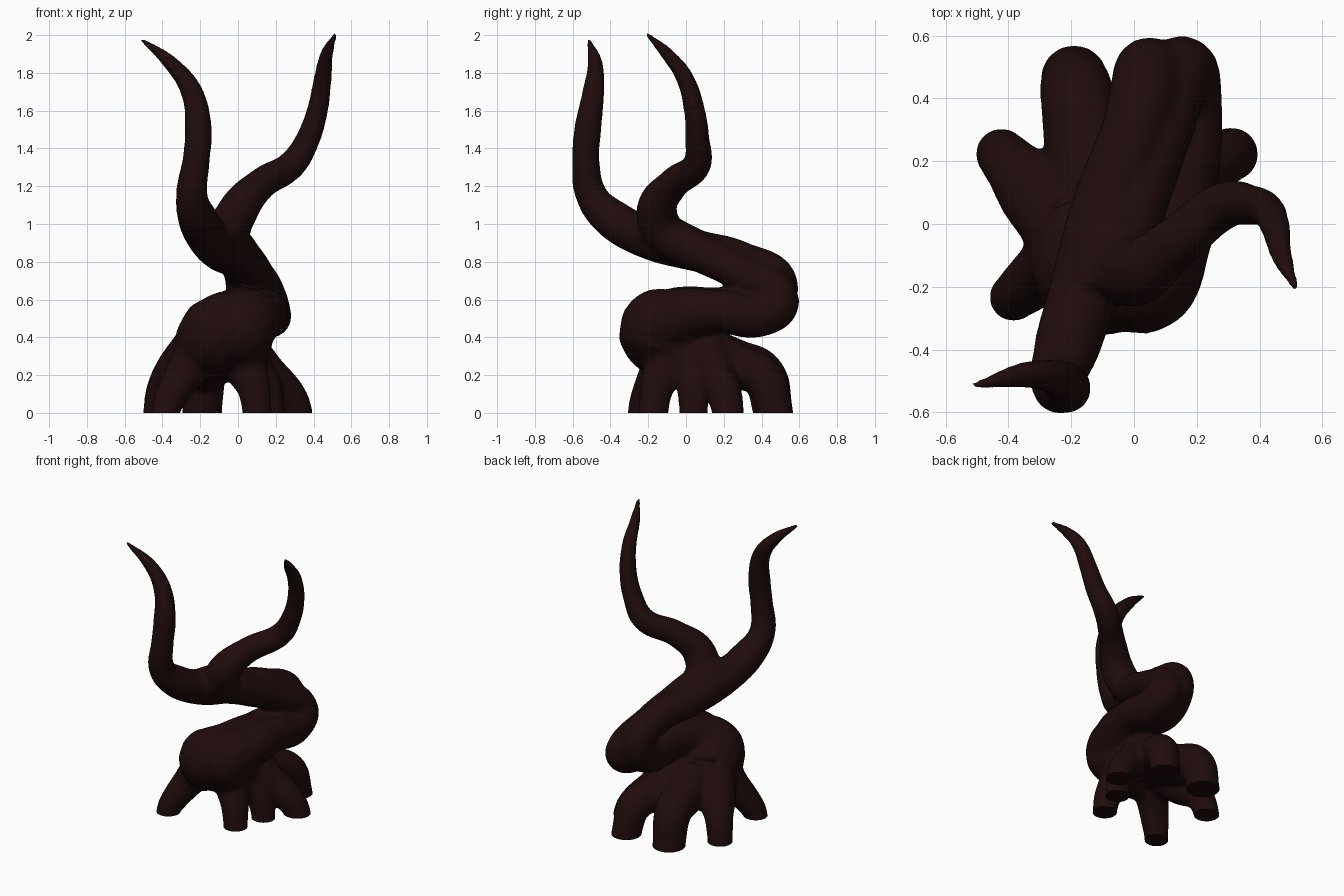
import bpy, bmesh

bark = bpy.data.materials.new("dark_bark")
bark.diffuse_color = (0.0145, 0.0035, 0.0035, 1)

# All limbs are tapered tubes (x, y, z, radius) in one curve, fused afterwards
curve = bpy.data.curves.new("limbs", 'CURVE')
curve.dimensions = '3D'
curve.bevel_depth = 1.0
curve.bevel_resolution = 5
curve.resolution_u = 8
curve.use_fill_caps = True


def limb(points):
    s = curve.splines.new('BEZIER')
    s.bezier_points.add(len(points) - 1)
    for bp, (x, y, z, r) in zip(s.bezier_points, points):
        bp.co = (x, y, z)
        bp.radius = r
        bp.handle_left_type = bp.handle_right_type = 'AUTO'


# Left strand: bulge, back loop, left horn-like branch
limb([(-0.17, 0.0, 0.33, .18), (-0.10, -0.15, 0.425, .21), (-0.01, -0.06, 0.51, .155),
      (0.03, 0.15, 0.55, .115), (0.04, 0.38, 0.55, .12), (0.05, 0.48, 0.67, .117),
      (0.0, 0.30, 0.80, .105), (-0.09, 0.05, 0.86, .113), (-0.15, -0.18, 0.92, .115),
      (-0.21, -0.38, 1.02, .108), (-0.245, -0.50, 1.15, .085), (-0.22, -0.53, 1.35, .073),
      (-0.21, -0.52, 1.50, .074), (-0.245, -0.49, 1.70, .06), (-0.345, -0.48, 1.84, .044),
      (-0.515, -0.517, 1.98, .015)])

# Right strand: runs beside the left one, then forks into the right branch
limb([(0.0, 0.0, 0.32, .15), (0.02, -0.16, 0.45, .195), (0.10, -0.05, 0.51, .15),
      (0.155, 0.15, 0.54, .115), (0.165, 0.40, 0.52, .117), (0.15, 0.485, 0.59, .117),
      (0.09, 0.30, 0.735, .10), (0.0, 0.05, 0.86, .105), (-0.045, -0.10, 0.94, .11),
      (0.0, -0.155, 1.07, .11), (0.12, -0.07, 1.21, .085), (0.29, 0.06, 1.32, .077),
      (0.37, 0.06, 1.45, .066), (0.42, 0.045, 1.60, .058), (0.45, -0.01, 1.78, .049),
      (0.47, -0.10, 1.90, .037), (0.518, -0.212, 2.01, .015)])

# Fork web between the branches, and the body the roots grow from
limb([(-0.04, 0.08, 0.86, .10), (-0.10, -0.12, 0.945, .115), (-0.12, -0.23, 0.985, .10)])
limb([(0.02, -0.08, 0.34, .14), (0.03, 0.10, 0.31, .11), (0.02, 0.28, 0.27, .09)])
limb([(-0.15, -0.03, 0.34, .14), (-0.16, 0.15, 0.29, .11), (-0.16, 0.30, 0.25, .09)])

# Roots: foot x, y, knee height, foot radius, start x, y, mid thickness
for fx, fy, knee, r, sx, sy, fat in [
        (-0.38, -0.23, 0.09, .078, -0.20, -0.08, 1.3),
        (0.10, -0.17, 0.13, .080, 0.0, -0.07, 1.4),
        (0.17, 0.04, 0.14, .078, 0.0, 0.02, 1.35),
        (0.305, 0.22, 0.10, .087, 0.02, 0.10, 1.2),
        (0.135, 0.47, 0.19, .098, -0.03, 0.08, 1.25),
        (-0.19, 0.46, 0.21, .108, -0.12, 0.08, 1.25),
        (-0.42, 0.22, 0.14, .083, -0.22, 0.0, 1.5)]:
    def mix(t, z, rad):
        return (sx + (fx - sx) * t, sy + (fy - sy) * t, z, rad)
    limb([mix(0, 0.33, .14), mix(.5, knee * .5 + .15, r * fat),
          mix(.84, knee, r * 1.12), mix(.99, 0.03, r), mix(1.03, -0.1, r)])

limbs = bpy.data.objects.new("limbs", curve)
bpy.context.collection.objects.link(limbs)
dg = bpy.context.evaluated_depsgraph_get()
raw = bpy.data.meshes.new_from_object(limbs.evaluated_get(dg))
bpy.data.objects.remove(limbs)

# Fuse the tubes into one skin and soften the joins
tree = bpy.data.objects.new("twisted_tree", raw)
bpy.context.collection.objects.link(tree)
remesh = tree.modifiers.new("fuse", 'REMESH')
remesh.mode = 'VOXEL'
remesh.voxel_size = 0.013
soft = tree.modifiers.new("soften", 'SMOOTH')
soft.factor = 0.5
soft.iterations = 16
dg = bpy.context.evaluated_depsgraph_get()
skin = bpy.data.meshes.new_from_object(tree.evaluated_get(dg))
tree.modifiers.clear()
tree.data = skin

# Cut the feet flat on the ground
bm = bmesh.new()
bm.from_mesh(skin)
bmesh.ops.bisect_plane(bm, geom=bm.verts[:] + bm.edges[:] + bm.faces[:],
                       plane_co=(0, 0, 0), plane_no=(0, 0, 1), clear_inner=True)
bmesh.ops.holes_fill(bm, edges=[e for e in bm.edges if e.is_boundary], sides=0)
bmesh.ops.recalc_face_normals(bm, faces=bm.faces[:])
bm.to_mesh(skin)
bm.free()

skin.materials.clear()
skin.materials.append(bark)
bpy.context.view_layer.objects.active = tree
tree.select_set(True)
bpy.ops.object.shade_smooth_by_angle(angle=0.8)
